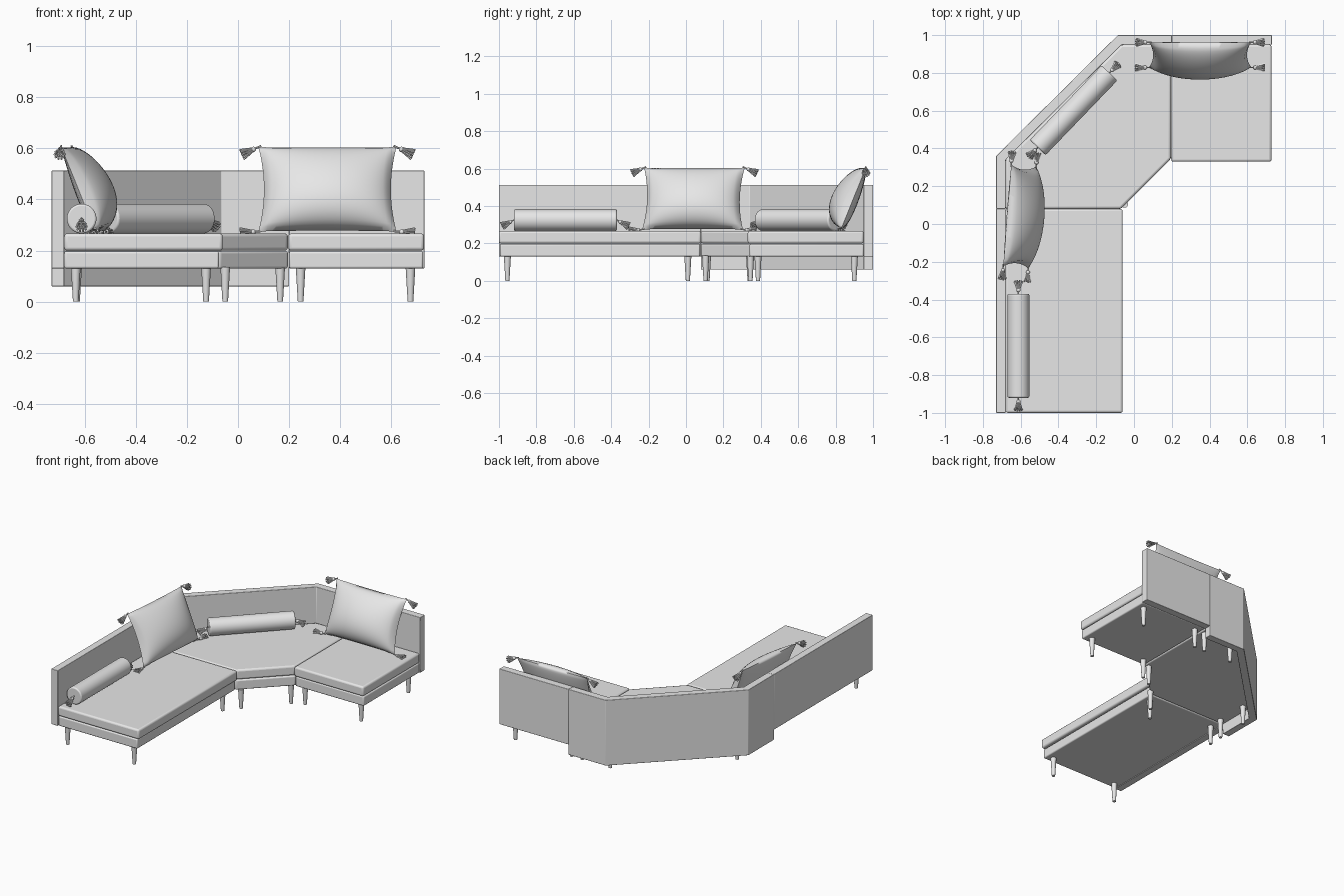
import bpy, bmesh, math
from mathutils import Vector, Matrix

cube = bpy.data.objects.get("Cube")
if cube:
    bpy.data.objects.remove(cube, do_unlink=True)

fabric = bpy.data.materials.new("light_grey")
fabric.use_nodes = True
fabric.diffuse_color = (0.8, 0.8, 0.8, 1)
fabric.node_tree.nodes["Principled BSDF"].inputs["Base Color"].default_value = (0.8, 0.8, 0.8, 1)


def finish(name, bm, bevel=0, angle=40):
    """Turn a bmesh into a shaded object, optionally with rounded edges."""
    bmesh.ops.recalc_face_normals(bm, faces=bm.faces)
    mesh = bpy.data.meshes.new(name)
    bm.to_mesh(mesh)
    bm.free()
    mesh.materials.append(fabric)
    obj = bpy.data.objects.new(name, mesh)
    bpy.context.collection.objects.link(obj)
    if bevel:
        mod = obj.modifiers.new("soft_edges", "BEVEL")
        mod.width, mod.segments = bevel, 3
    bpy.ops.object.select_all(action="DESELECT")
    obj.select_set(True)
    bpy.context.view_layer.objects.active = obj
    bpy.ops.object.shade_smooth_by_angle(angle=math.radians(angle))
    return obj


def prism(name, outline, z0, z1, bevel):
    bm = bmesh.new()
    face = bm.faces.new([bm.verts.new((x, y, z0)) for x, y in outline])
    top = bmesh.ops.extrude_face_region(bm, geom=[face])["geom"]
    verts = [g for g in top if isinstance(g, bmesh.types.BMVert)]
    bmesh.ops.translate(bm, vec=(0, 0, z1 - z0), verts=verts)
    return finish(name, bm, bevel)


def rect(x0, x1, y0, y1):
    return [(x0, y0), (x1, y0), (x1, y1), (x0, y1)]


def rod(bm, start, end, r0, r1, sides):
    """Add a tapered cylinder between two points."""
    axis = end - start
    matrix = Matrix.Translation((start + end) / 2) @ axis.to_track_quat("Z", "Y").to_matrix().to_4x4()
    bmesh.ops.create_cone(bm, cap_ends=True, segments=sides, radius1=r0, radius2=r1,
                          depth=axis.length, matrix=matrix)


def tassel(name, start, direction):
    """Cord, knot and a flared bundle of strands."""
    d = direction.normalized()
    frame = d.to_track_quat("Z", "Y").to_matrix()
    bm = bmesh.new()
    knot = start + d * 0.022
    rod(bm, start - d * 0.012, knot, 0.004, 0.004, 6)
    bmesh.ops.create_icosphere(bm, subdivisions=2, radius=0.011, matrix=Matrix.Translation(knot))
    for ring, count in ((0.35, 5), (1, 10)):
        for i in range(count):
            a = math.tau * i / count
            side = frame @ Vector((math.cos(a), math.sin(a), 0)) * ring
            rod(bm, knot + side * 0.006, knot + d * 0.05 + side * 0.02, 0.003, 0.0045, 6)
    finish(name, bm)


# Seat modules: base slab and cushion
corner_seat = [(-0.68, 0.08), (-0.07, 0.08), (0.195, 0.345), (0.195, 0.95), (-0.065, 0.95), (-0.68, 0.34)]
seats = {
    "left": (rect(-0.68, -0.075, -0.995, 0.075), rect(-0.68, -0.06, -1, 0.08)),
    "corner": (corner_seat, corner_seat),
    "right": (rect(0.2, 0.725, 0.34, 0.95), rect(0.197, 0.728, 0.33, 0.95)),
}
for side, (base, cushion) in seats.items():
    prism(side + "_seat_base", base, 0.13, 0.197, 0.008)
    prism(side + "_seat_cushion", cushion, 0.2, 0.267, 0.012)

# Backrest panels; the corner one hangs lower
prism("left_backrest", rect(-0.73, -0.68, -1, 0.08), 0.13, 0.513, 0.003)
prism("right_backrest", rect(0.2, 0.73, 0.95, 1), 0.13, 0.513, 0.003)
prism("corner_backrest", [(-0.73, 0.08), (-0.68, 0.08), (-0.68, 0.34), (-0.065, 0.95), (0.2, 0.95),
                          (0.2, 1), (-0.085, 1), (-0.73, 0.36)], 0.06, 0.513, 0.003)

# Tapered legs
legs = {
    "left": [(x, y) for x in (-0.635, -0.125) for y in (-0.955, 0.01)],
    "right": [(x, y) for x in (0.245, 0.675) for y in (0.385, 0.9)],
    "corner": [(-0.05, 0.105), (0.165, 0.345), (0.165, 0.9), (-0.05, 0.9), (-0.63, 0.34), (-0.63, 0.115)],
}
for side, spots in legs.items():
    for i, (x, y) in enumerate(spots):
        bm = bmesh.new()
        rod(bm, Vector((x, y, 0)), Vector((x, y, 0.135)), 0.011, 0.019, 20)
        finish(f"{side}_leg_{i + 1}", bm)

# Leaning pillows with pinched sides and a fuller lower front
HALF_W, HALF_H = 0.27, 0.178


def pillow(name, centre, yaw):
    matrix = (Matrix.Translation(centre) @ Matrix.Rotation(math.radians(yaw), 4, "Z")
              @ Matrix.Rotation(math.radians(-22), 4, "X"))
    bm = bmesh.new()
    for depth in (-0.11, 0.03):
        new = bmesh.ops.create_grid(bm, x_segments=32, y_segments=32, size=1)["verts"]
        for vert in new:
            u, v = vert.co.x, vert.co.y
            bulge = math.sqrt(max(0, (1 - u * u) * (1 - v * v))) * (1 - 0.2 * v)
            vert.co = (u * HALF_W * (1 - 0.08 * (1 - v * v)), depth * bulge,
                       v * HALF_H * (1 - 0.02 * (1 - u * u)))
    bmesh.ops.remove_doubles(bm, verts=bm.verts, dist=0.0002)
    bm.transform(matrix)
    finish(name, bm, angle=75)
    for sx, side in ((-1, "right"), (1, "left")):
        for sz, level, droop in ((-1, "lower", -0.1), (1, "upper", -0.45)):
            corner = matrix @ Vector((sx * HALF_W, 0, sz * HALF_H))
            out = matrix.to_3x3() @ Vector((sx, 0, 0)) + Vector((0, 0, droop))
            tassel(f"{name}_{level}_{side}_tassel", corner, out)


pillow("right_pillow", Vector((0.35, 0.895, 0.44)), 0)
pillow("left_pillow", Vector((-0.605, 0.04, 0.44)), 85.5)


# Bolsters with a tassel at each end
def bolster(name, start, end):
    bm = bmesh.new()
    rod(bm, start, end, 0.058, 0.058, 40)
    finish(name, bm, 0.008)
    axis = (end - start).normalized()
    for point, out, label in ((start, -axis, "front"), (end, axis, "back")):
        tassel(f"{name}_{label}_tassel", point, out + Vector((0, 0, -0.5)))


bolster("left_bolster", Vector((-0.612, -0.92, 0.325)), Vector((-0.612, -0.37, 0.325)))
bolster("corner_bolster", Vector((-0.51, 0.405, 0.325)), Vector((-0.13, 0.8, 0.325)))
